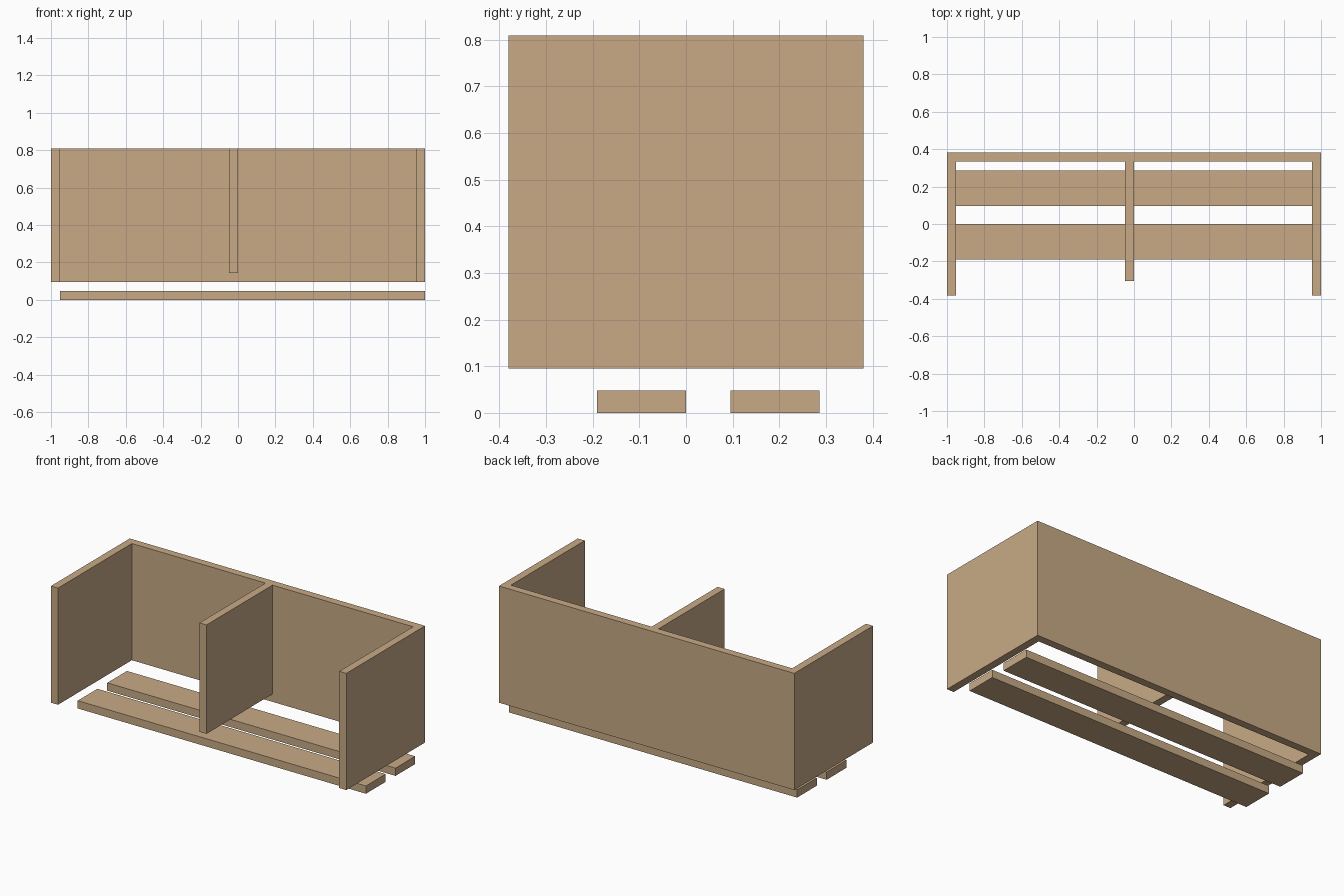
import bpy
import bmesh

if "Cube" in bpy.data.objects:
    bpy.data.objects.remove(bpy.data.objects["Cube"])

U = 1 / 21            # board thickness
HALF_D = 8 * U        # half the depth
TOP = 17 * U          # top of the shell

wood = bpy.data.materials.new("wood")
wood.diffuse_color = (0.58, 0.40, 0.24, 1)
wood.use_nodes = True
wood.node_tree.nodes["Principled BSDF"].inputs["Base Color"].default_value = wood.diffuse_color


def prism(name, outline, z0, z1):
    """Extrude a plan outline from z0 up to z1."""
    bm = bmesh.new()
    face = bm.faces.new([bm.verts.new((x, y, z0)) for x, y in outline])
    new = bmesh.ops.extrude_face_region(bm, geom=[face])["geom"]
    verts = [v for v in new if isinstance(v, bmesh.types.BMVert)]
    bmesh.ops.translate(bm, verts=verts, vec=(0, 0, z1 - z0))
    bmesh.ops.recalc_face_normals(bm, faces=bm.faces)
    mesh = bpy.data.meshes.new(name)
    bm.to_mesh(mesh)
    bm.free()
    mesh.materials.append(wood)
    obj = bpy.data.objects.new(name, mesh)
    bpy.context.collection.objects.link(obj)
    return obj


def board(name, x0, x1, y0, y1, z0, z1):
    return prism(name, [(x0, y0), (x1, y0), (x1, y1), (x0, y1)], z0, z1)


# Back and two side panels as one U-shaped shell
inner = 1 - U
prism("back_and_sides",
      [(-1, -HALF_D), (-inner, -HALF_D), (-inner, HALF_D - U), (inner, HALF_D - U),
       (inner, -HALF_D), (1, -HALF_D), (1, HALF_D), (-1, HALF_D)],
      2 * U, TOP)

# Middle divider, set back from the front and raised at the bottom
board("divider", -U, 0, -0.305, HALF_D - U, 3 * U, TOP)

# Two floor slats
for name, y in (("front_slat", -4 * U), ("rear_slat", 2 * U)):
    board(name, -1 + U, 1, y, y + 4 * U, 0, U)
